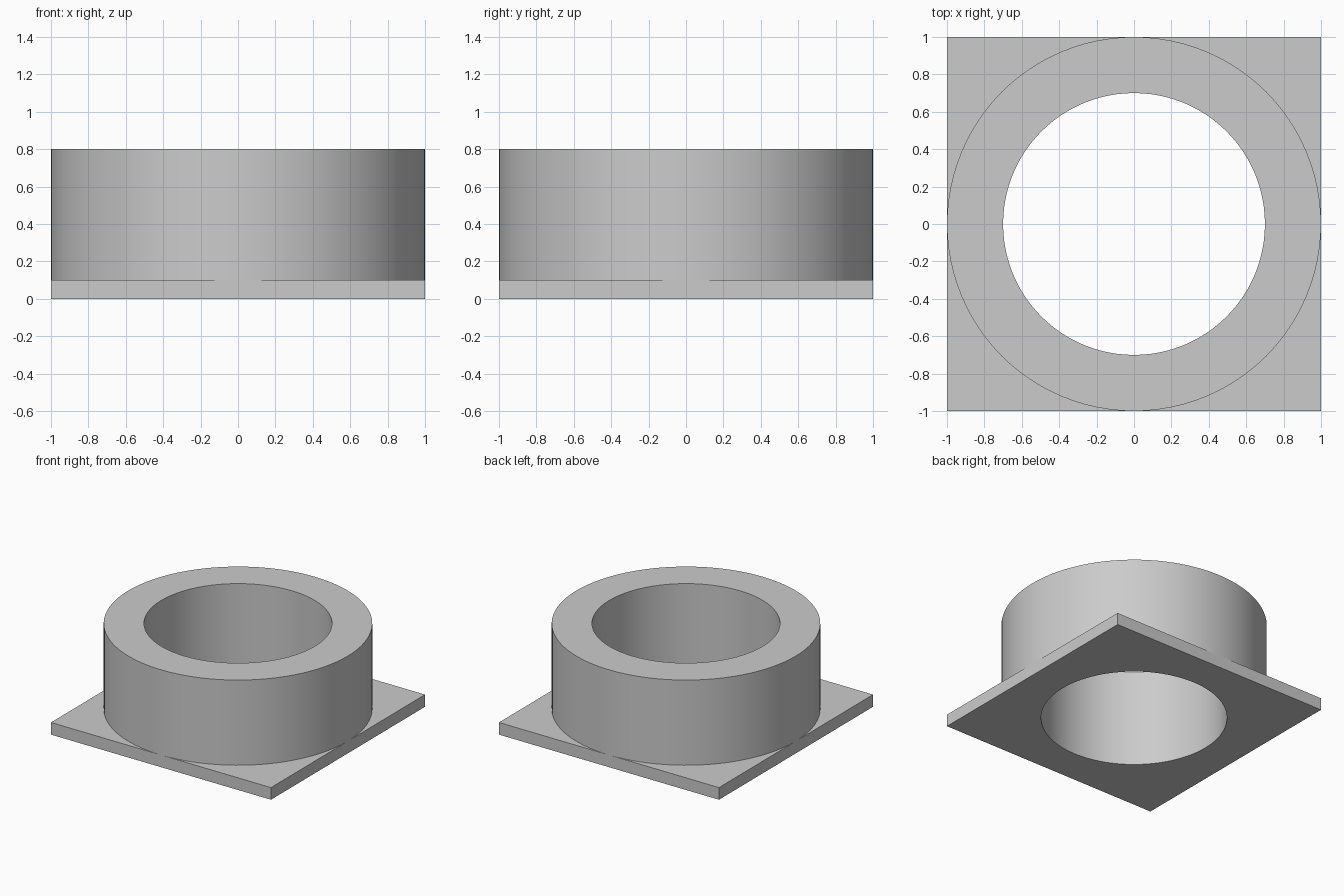
import bpy, bmesh, math

if "Cube" in bpy.data.objects:
    bpy.data.objects.remove(bpy.data.objects["Cube"])

SEGMENTS = 96
BORE = 0.70

grey = bpy.data.materials.new("light_grey")
grey.diffuse_color = (0.6, 0.6, 0.6, 1)
grey.use_nodes = True
grey.node_tree.nodes["Principled BSDF"].inputs["Base Color"].default_value = grey.diffuse_color


def round_outline(radius):
    return lambda a: (radius * math.cos(a), radius * math.sin(a))


def square_outline(half):
    def point(a):
        c, s = math.cos(a), math.sin(a)
        k = half / max(abs(c), abs(s))
        return (k * c, k * s)
    return point


def bored_solid(name, outer, z0, z1):
    """Solid between an outer outline and the round bore."""
    bm = bmesh.new()
    inner = round_outline(BORE)
    section = [(inner, z0), (outer, z0), (outer, z1), (inner, z1)]
    loops = []
    for outline, z in section:
        loops.append([bm.verts.new((*outline(2 * math.pi * i / SEGMENTS), z))
                      for i in range(SEGMENTS)])
    for k in range(4):
        a, b = loops[k], loops[(k + 1) % 4]
        for i in range(SEGMENTS):
            j = (i + 1) % SEGMENTS
            bm.faces.new((a[i], a[j], b[j], b[i]))
    bmesh.ops.recalc_face_normals(bm, faces=bm.faces)
    mesh = bpy.data.meshes.new(name)
    bm.to_mesh(mesh)
    bm.free()
    mesh.materials.append(grey)
    obj = bpy.data.objects.new(name, mesh)
    bpy.context.collection.objects.link(obj)
    bpy.ops.object.select_all(action='DESELECT')
    obj.select_set(True)
    bpy.context.view_layer.objects.active = obj
    bpy.ops.object.shade_smooth_by_angle(angle=math.radians(30))
    return obj


# Square flange with a round hole, and the thick collar standing on it
bored_solid("base_plate", square_outline(1.0), 0.0, 0.1)
bored_solid("collar", round_outline(1.0), 0.1, 0.8)
